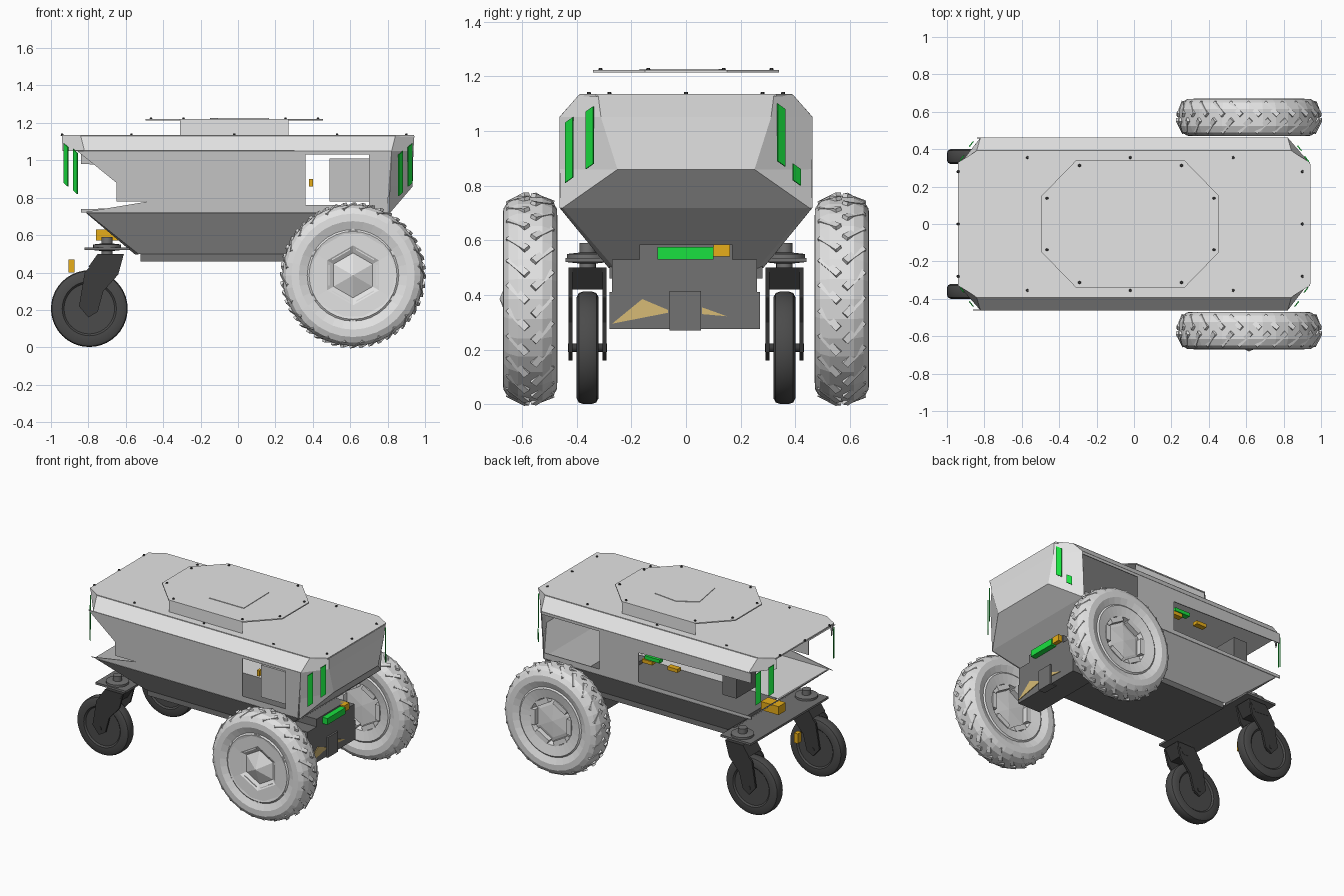
import bpy, bmesh, math
from mathutils import Matrix, Vector

cube = bpy.data.objects.get("Cube")
if cube:
    bpy.data.objects.remove(cube, do_unlink=True)


def material(name, r, g, b):
    m = bpy.data.materials.new(name)
    m.use_nodes = True
    m.diffuse_color = (r, g, b, 1)
    m.node_tree.nodes["Principled BSDF"].inputs["Base Color"].default_value = (r, g, b, 1)
    return m


SHELL = material("shell_grey", .55, .55, .55)
PALE = material("pale_grey", .78, .78, .78)
WHEEL = material("wheel_grey", .76, .76, .76)
MID = material("iron_grey", .17, .17, .17)
RUBBER = material("dark_rubber", .07, .07, .07)
METAL = material("dark_metal", .045, .045, .045)
GREEN = material("signal_green", .01, .75, .05)
AMBER = material("amber", .82, .43, .01)
TAN = material("tan", .68, .5, .18)


def finish(name, bm, *mats, smooth=False):
    bmesh.ops.recalc_face_normals(bm, faces=bm.faces)
    me = bpy.data.meshes.new(name)
    bm.to_mesh(me)
    bm.free()
    for m in mats:
        me.materials.append(m)
    ob = bpy.data.objects.new(name, me)
    bpy.context.collection.objects.link(ob)
    if smooth:
        bpy.ops.object.select_all(action='DESELECT')
        ob.select_set(True)
        bpy.context.view_layer.objects.active = ob
        bpy.ops.object.shade_smooth_by_angle(angle=math.radians(35))
    return ob


def thicken(ob, t):
    mod = ob.modifiers.new("thickness", 'SOLIDIFY')
    mod.thickness = t
    mod.offset = 0


def box(name, x, y, z, mat):
    bm = bmesh.new()
    size = [b - a for a, b in (x, y, z)]
    mid = [(a + b) / 2 for a, b in (x, y, z)]
    bmesh.ops.create_cube(bm, size=1, matrix=Matrix.Translation(mid) @ Matrix.Diagonal((*size, 1)))
    finish(name, bm, mat)


def prism(name, pts, axis, lo, hi, mat):
    """Extrude a flat outline along one axis."""
    put = {'x': lambda p, h: (h, *p), 'y': lambda p, h: (p[0], h, p[1]), 'z': lambda p, h: (*p, h)}[axis]
    bm = bmesh.new()
    face = bm.faces.new([bm.verts.new(put(p, lo)) for p in pts])
    out = bmesh.ops.extrude_face_region(bm, geom=[face])["geom"]
    move = Vector(put((0, 0), hi - lo))
    bmesh.ops.translate(bm, vec=move, verts=[v for v in out if isinstance(v, bmesh.types.BMVert)])
    finish(name, bm, mat)


def sheet(name, polys, mat, t=.006):
    bm = bmesh.new()
    for p in polys:
        bm.faces.new([bm.verts.new(v) for v in p])
    thicken(finish(name, bm, mat), t)


def lathe(bm, profile, seg):
    """Revolve (radius, offset) points about the y axis."""
    vs = [bm.verts.new((0, o, r)) for r, o in profile]
    es = [bm.edges.new(e) for e in zip(vs, vs[1:])]
    bmesh.ops.spin(bm, geom=vs + es, cent=(0, 0, 0), axis=(0, 1, 0), angle=math.tau, steps=seg)
    bmesh.ops.remove_doubles(bm, verts=bm.verts, dist=.0005)


def mirrored(profile):
    return profile + [(r, -o) for r, o in reversed(profile)]


def oct_ring(hx, ey, cx, hy):
    return [(hx, -ey), (hx, ey), (cx, hy), (-cx, hy), (-hx, ey), (-hx, -ey), (-cx, -hy), (cx, -hy)]


# Hull shell: octagonal rings joined in bands; side walls and the rear are left open
rings = [(1.13, oct_ring(.94, .32, .84, .39)), (1.05, oct_ring(.935, .31, .82, .46)),
         (.86, oct_ring(.93, .25, .81, .46)), (.72, oct_ring(.81, .45, .805, .46)),
         (.50, oct_ring(.55, .26, .53, .28))]
bm = bmesh.new()
loops = [[bm.verts.new((*p, z)) for p in pts] for z, pts in rings]
for band, (a, b) in enumerate(zip(loops, loops[1:])):
    for i in range(8):
        if (i in (2, 6) and band in (1, 2)) or (i in (3, 5) and band in (1, 2)) or (i == 4 and band < 3):
            continue
        j = (i + 1) % 8
        f = bm.faces.new((a[i], a[j], b[j], b[i]))
        # pale upper bevel and front end, darker skirt below
        f.material_index = 1 if band < 2 or (band == 2 and i != 0) else 0
thicken(finish("hull_shell", bm, SHELL, PALE), .006)

# Side walls with service openings
bay = [[(.36, 1.05), (.82, 1.05), (.82, 1.03), (.36, 1.03)], [(.36, .76), (.8, .76), (.8, .72), (.36, .72)]]
bay_end = [[(.7, 1.03), (.82, 1.03), (.8, .76), (.7, .76)]]
right = [[(-.86, 1.05), (.36, 1.05), (.36, .72), (-.84, .72), (-.48, .78), (-.65, .78), (-.65, .88)]]
left = [[(.05, 1.05), (.36, 1.05), (.36, .72), (.05, .72)], [(-.84, 1.05), (.05, 1.05), (.05, .96), (-.84, .98)],
        [(-.84, .72), (.05, .72), (.05, .75), (-.84, .74)]]
for name, s, polys in (("right", -1, right + bay_end), ("left", 1, left)):
    sheet(name + "_side_wall", [[(x, s * .46, z) for x, z in p] for p in polys + bay], SHELL)
    sheet(name + "_lid_skirt", [[(-.31, s * .335, 1.13), (.27, s * .335, 1.13),
                                 (.27, s * .335, 1.218), (-.31, s * .335, 1.218)]], PALE, .001)

# Deck, raised octagonal lid and the access plate
prism("top_deck", oct_ring(.94, .33, .84, .39), 'z', 1.125, 1.135, PALE)
lid = [(x - .02, y) for x, y in oct_ring(.475, .15, .29, .34)]
prism("raised_lid", lid, 'z', 1.214, 1.222, PALE)
prism("access_plate", [(-.15, .06), (-.02, .14), (.16, .12), (.165, -.17), (-.11, -.17)], 'z', 1.222, 1.226, PALE)

# Bolts on the deck and lid
bm = bmesh.new()
spots = [(x, y, 1.137) for x in (-.57, -.02, .53) for y in (-.355, .355)]
spots += [(x, y, 1.137) for x in (-.94, .9) for y in (-.28, 0, .28)]
spots += [(x * .94, y * .92, 1.224) for x, y in lid]
for p in spots:
    bmesh.ops.create_cone(bm, cap_ends=True, segments=6, radius1=.009, radius2=.006, depth=.012,
                          matrix=Matrix.Translation(p))
finish("deck_bolts", bm, METAL)

# Green light strips on the corners: end, side, distance round the corner, bottom, top
strips = [(1, -1, .25, .86, 1.09), (1, -1, .75, .81, 1.05), (1, 1, .22, .87, 1.1), (1, 1, .6, .8, .88),
          (-1, -1, .25, .86, 1.09), (-1, -1, .75, .82, 1.06), (-1, 1, .25, .87, 1.09), (-1, 1, .75, .82, 1.06)]
for sx, sy, t, lo, hi in strips:
    x, y = sx * (.945 - .1 * t), sy * (.315 + .15 * t)
    tx, ty = sx * .011, -sy * .014
    sheet("corner_light", [[(x - tx, y - ty, lo), (x + tx, y + ty, lo + .02),
                            (x + tx, y + ty, hi), (x - tx, y - ty, hi - .02)]], GREEN)

# Parts seen inside the openings
box("bay_unit", (.49, .71), (-.44, -.31), (.78, 1.01), SHELL)
box("bay_bracket", (.38, .4), (-.33, -.3), (.86, .9), AMBER)
box("rear_unit", (-.65, -.54), (.14, .36), (.78, .96), MID)
box("circuit_board", (-.1, .02), (.4, .44), (.915, .94), GREEN)
for x in (-.2, 0):
    box("board_clip", (x - .04, x + .04), (.4, .44), (.885, .91), AMBER)

# Belly pan, front crossmember, drive box and its plates
box("belly_pan", (-.52, .55), (-.28, .28), (.46, .505), MID)
box("front_crossmember", (.5, .74), (-.27, .26), (.41, .53), MID)
box("front_neck", (.5, .74), (-.17, .17), (.53, .585), MID)
box("drive_box", (.56, .74), (-.28, .27), (.275, .41), MID)
box("drive_box_rib", (.7, .752), (-.06, .055), (.27, .415), MID)
box("status_bar", (.7, .78), (-.105, .1), (.53, .575), GREEN)
box("status_clip", (.7, .77), (.1, .16), (.54, .585), AMBER)
prism("drive_marker", [(-.27, .295), (-.16, .385), (-.065, .345), (-.065, .335)], 'x', .74, .745, TAN)
prism("drive_marker_small", [(.058, .355), (.15, .322), (.058, .33)], 'x', .74, .745, TAN)

# Rear axle plate and its amber parts
box("rear_axle_plate", (-.82, -.58), (-.44, .44), (.52, .535), MID)
box("rear_sensor", (-.76, -.62), (-.04, .04), (.57, .63), AMBER)
box("rear_tow_lug", (-.905, -.875), (-.01, .03), (.4, .47), AMBER)

# Large drive wheels: rounded tyre, slanted lugs and faceted hubs
tyre = mirrored([(.155, .035), (.165, .075), (.235, .09), (.245, .082), (.29, .1), (.33, .098), (.36, .08), (.377, .045)])
hubs = {"right": [(0, .112), (.12, .062), (.16, .085), (.25, .088)],
        "left": [(0, .06), (.12, .05), (.16, .04)]}
for s, side in ((-1, "right"), (1, "left")):
    place = Matrix.Translation((.615, s * .57, .385))
    bm = bmesh.new()
    lathe(bm, tyre, 32)
    for k in range(24):
        for e in (-1, 1):
            turn = Matrix.Rotation(math.tau * (k + e * .25) / 24, 4, 'Y')
            lug = Matrix.Translation((0, e * .045, .367)) @ Matrix.Rotation(e * .8, 4, 'Z') \
                @ Matrix.Rotation(-e * .3, 4, 'X') @ Matrix.Diagonal((.026, .1, .014, 1))
            bmesh.ops.create_cube(bm, size=1, matrix=turn @ lug)
    bm.transform(place)
    finish(side + "_drive_tyre", bm, WHEEL)
    bm = bmesh.new()
    lathe(bm, [(r, s * o) for r, o in hubs[side]] + [(.16, 0), (.155, -s * .04), (0, -s * .05)], 6)
    for k in range(6):
        turn = Matrix.Rotation(math.tau * (k + .5) / 6, 4, 'Y')
        pad = Matrix.Translation((0, 0, .143)) @ Matrix.Diagonal((.11, .16, .035, 1))
        bmesh.ops.create_cube(bm, size=1, matrix=turn @ pad)
    bm.transform(place)
    finish(side + "_drive_hub", bm, WHEEL)

# Rear casters: wheel, axle, fork legs and swivel
roller = mirrored([(0, .03), (.135, .03), (.145, .04), (.185, .04), (.2, .032), (.205, .018)])
leg = [(-.61, .5), (-.74, .49), (-.82, .4), (-.85, .22), (-.8, .16), (-.75, .19), (-.72, .3), (-.64, .39)]
for s, side in ((-1, "right"), (1, "left")):
    y = s * .36
    bm = bmesh.new()
    lathe(bm, roller, 40)
    bm.transform(Matrix.Translation((-.795, y, .207)))
    finish(side + "_caster_wheel", bm, RUBBER, smooth=True)
    bm = bmesh.new()
    lathe(bm, mirrored([(0, .072), (.016, .072)]), 12)
    bm.transform(Matrix.Translation((-.795, y, .207)))
    finish(side + "_caster_axle", bm, METAL, smooth=True)
    for e in (-1, 1):
        prism(side + "_fork_leg", leg, 'y', y + e * .062 - .007, y + e * .062 + .007, METAL)
    prism(side + "_fork_crown", [(-.61, .5), (-.75, .5), (-.8, .43), (-.66, .42)], 'y', y - .07, y + .07, METAL)
    bm = bmesh.new()
    lathe(bm, mirrored([(0, .055), (.03, .055), (.03, .02), (.075, .015)]), 20)
    bm.transform(Matrix.Translation((-.7, y, .535)) @ Matrix.Rotation(math.pi / 2, 4, 'X'))
    finish(side + "_caster_swivel", bm, MID, smooth=True)
